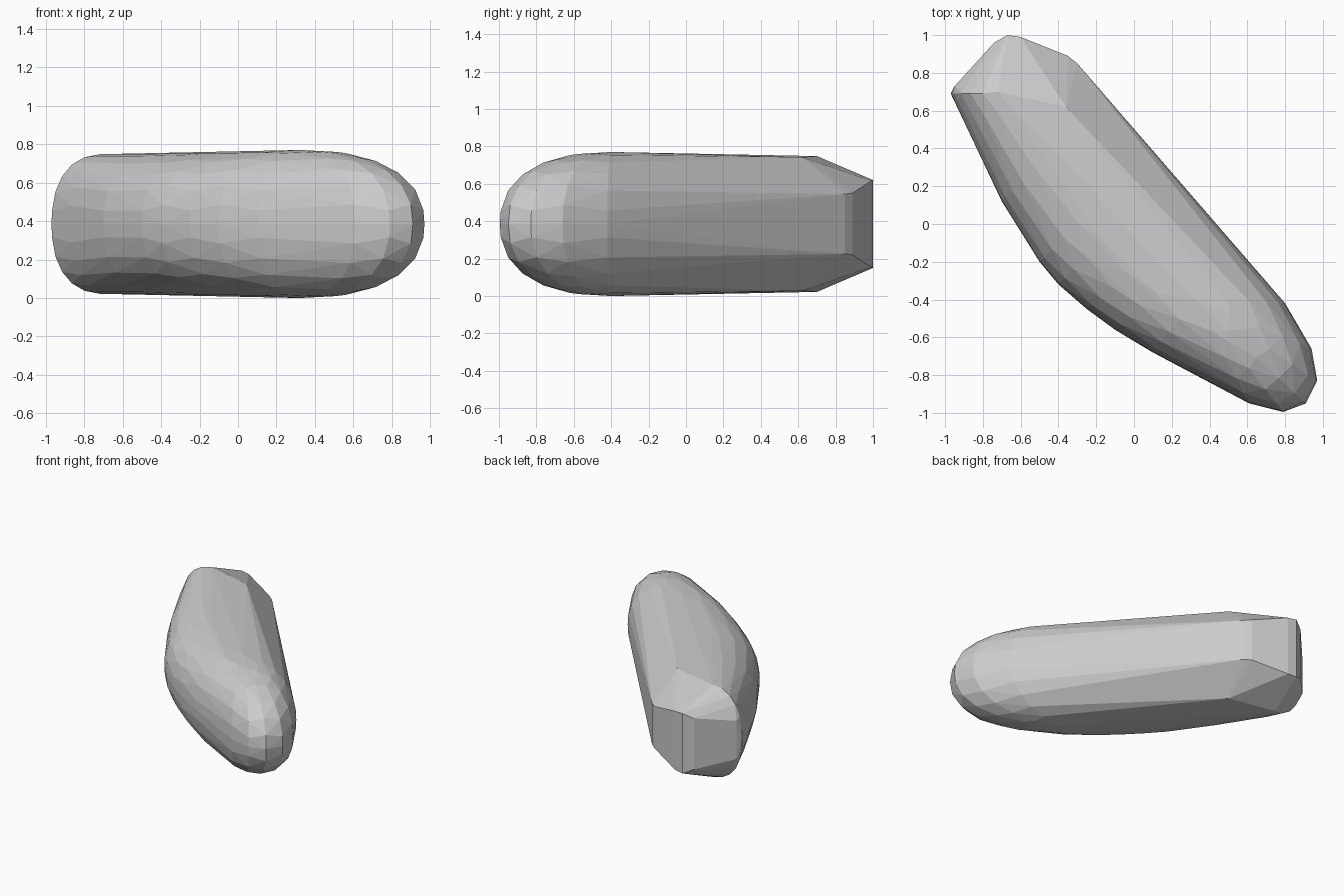
import bpy, bmesh, math
from mathutils import Vector

if "Cube" in bpy.data.objects:
    bpy.data.objects.remove(bpy.data.objects["Cube"])

MID = 0.385  # height of the widest outline; the stone mirrors above and below it

# Widest outline of the rounded sides and nose, seen from above
OUTLINE = [(0.80, -0.42), (0.94, -0.66), (0.97, -0.83), (0.91, -0.95),
           (0.79, -0.995), (0.61, -0.95), (0.10, -0.68), (-0.10, -0.56),
           (-0.25, -0.45), (-0.40, -0.32), (-0.50, -0.20), (-0.60, -0.03),
           (-0.70, 0.12), (-0.87, 0.47), (-0.97, 0.69)]

# Crest line: x, y and half thickness at each end
CREST_A = Vector((-0.70, 0.69, 0.362))
CREST_B = Vector((0.32, -0.40, 0.385))

# Chopped back end and shoulder: x, y, half height
END_POINTS = [(-0.95, 0.73, 0.15), (-0.91, 0.70, 0.25), (-0.74, 0.96, 0.20),
              (-0.67, 1.00, 0.235), (-0.60, 0.99, 0.23), (-0.35, 0.89, 0.165),
              (-0.30, 0.85, 0.16), (-0.36, 0.62, 0.357), (-0.72, 0.70, 0.363)]


def crest_point(x, y):
    """Nearest point on the crest line, in plan."""
    a, b, p = CREST_A.xy, CREST_B.xy, Vector((x, y))
    t = (p - a).dot(b - a) / (b - a).length_squared
    return CREST_A.lerp(CREST_B, min(1, max(0, t)))


# Rounded ribs from outline to crest
points = list(END_POINTS)
power = 2 / 2.35
for i, (x, y) in enumerate(OUTLINE):
    c = crest_point(x, y)
    for k in range(6):
        # stagger neighbouring ribs for irregular facets
        angle = math.radians((8, 24, 40, 56, 72, 90)[k] + (4 if i % 2 and k < 5 else 0))
        f, h = math.cos(angle), math.sin(angle)
        f = max(f, 0) ** power
        points.append((c.x + (x - c.x) * f, c.y + (y - c.y) * f, c.z * h ** power))
    points.append((x, y, 0.0))

# Skin the mirrored points into a faceted stone
bm = bmesh.new()
for x, y, h in points:
    for side in (-1, 1):
        bm.verts.new((x, y, MID + side * h))
bmesh.ops.remove_doubles(bm, verts=bm.verts, dist=0.004)
hull = bmesh.ops.convex_hull(bm, input=bm.verts)
loose = {g for g in hull["geom_interior"] + hull["geom_unused"]
         if isinstance(g, bmesh.types.BMVert)}
bmesh.ops.delete(bm, geom=list(loose), context='VERTS')
bmesh.ops.dissolve_limit(bm, angle_limit=math.radians(2), verts=bm.verts, edges=bm.edges)
bmesh.ops.recalc_face_normals(bm, faces=bm.faces)

mesh = bpy.data.meshes.new("stone")
bm.to_mesh(mesh)
bm.free()
stone = bpy.data.objects.new("stone", mesh)
bpy.context.collection.objects.link(stone)
